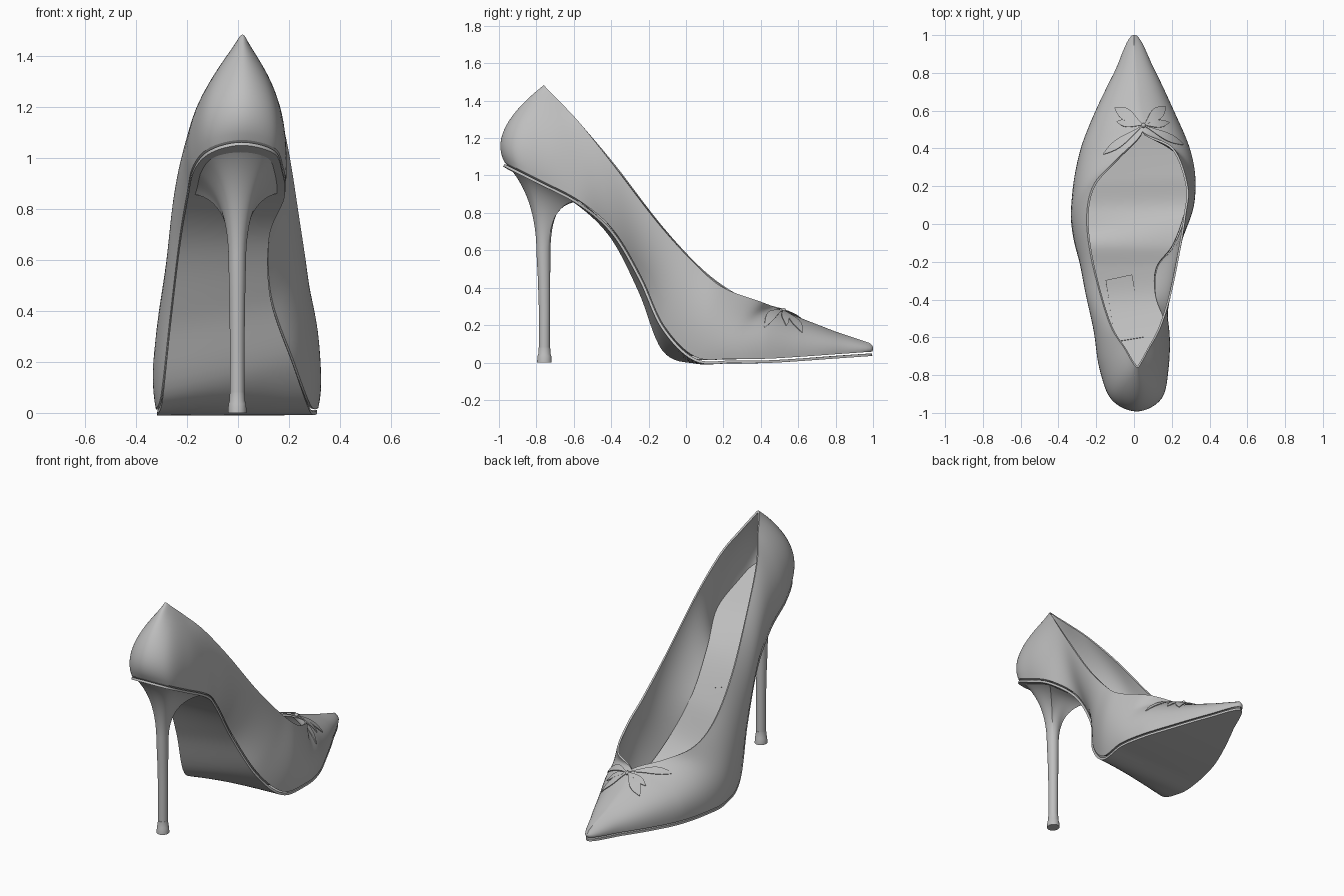
import bpy, bmesh, math
from mathutils import Vector
from mathutils.bvhtree import BVHTree

if "Cube" in bpy.data.objects:
    bpy.data.objects.remove(bpy.data.objects["Cube"])

grey = bpy.data.materials.new("grey leather")
grey.diffuse_color = (0.52, 0.52, 0.52, 1)
grey.use_nodes = True
grey.node_tree.nodes["Principled BSDF"].inputs["Base Color"].default_value = grey.diffuse_color


def grid(name, rows, closed=False, thick=0.0):
    """Skin a grid of points; optional inward thickness; smooth shading."""
    bm = bmesh.new()
    vs = [[bm.verts.new(p) for p in r] for r in rows]
    n = len(rows[0])
    for a, b in zip(vs, vs[1:]):
        for j in range(n if closed else n - 1):
            k = (j + 1) % n
            bm.faces.new((a[j], a[k], b[k], b[j]))
    bmesh.ops.remove_doubles(bm, verts=bm.verts, dist=1e-4)
    me = bpy.data.meshes.new(name)
    bm.to_mesh(me)
    bm.free()
    ob = bpy.data.objects.new(name, me)
    bpy.context.collection.objects.link(ob)
    me.materials.append(grey)
    bpy.ops.object.select_all(action='DESELECT')
    ob.select_set(True)
    bpy.context.view_layer.objects.active = ob
    if thick:
        m = ob.modifiers.new("thickness", 'SOLIDIFY')
        m.thickness, m.offset = thick, -1
        bpy.ops.object.modifier_apply(modifier=m.name)
    bm = bmesh.new()
    bm.from_mesh(me)
    bmesh.ops.recalc_face_normals(bm, faces=bm.faces)
    bm.to_mesh(me)
    bm.free()
    bpy.ops.object.shade_smooth_by_angle(angle=math.radians(42))
    return ob


def tree(ob):
    bm = bmesh.new()
    bm.from_mesh(ob.data)
    t = BVHTree.FromBMesh(bm)
    bm.free()
    return t


def drop(t, x, y, lift):
    """Drop a point from above onto a surface."""
    hit = t.ray_cast(Vector((x, y, 3)), Vector((0, 0, -1)))[0]
    if hit is None:
        hit = t.find_nearest(Vector((x, y, 0.3)))[0]
    return hit + Vector((0, 0, lift))


# Stations around the shoe: sole edge, mid wall, top edge (x, y, z each)
toe = [(0, .995, .058, 0, 1.0, .082, 0, .98, .105)]
right = [
    (.11, .81, .045, .09, .81, .12, 0, .8, .165),
    (.21, .6, .03, .17, .6, .165, .01, .62, .235),
    (.285, .42, .02, .245, .43, .2, .045, .49, .29),
    (.315, .25, .02, .31, .28, .19, .21, .40, .325),
    (.285, .05, .03, .32, .12, .23, .285, .2, .40),
    (.22, -.12, .2, .275, -.03, .37, .275, .05, .525),
    (.13, -.24, .46, .21, -.2, .6, .243, -.15, .745),
    (.125, -.39, .71, .18, -.38, .875, .195, -.38, 1.045),
    (.185, -.57, .865, .18, -.56, 1.06, .14, -.55, 1.26),
    (.175, -.77, .97, .17, -.74, 1.18, .08, -.66, 1.38),
    (.14, -.91, 1.04, .13, -.9, 1.24, .042, -.73, 1.45),
]
back = [(.015, -.97, 1.07, .018, -.965, 1.26, .018, -.76, 1.483)]
left = [
    (-.11, -.92, 1.04, -.105, -.9, 1.24, -.01, -.73, 1.45),
    (-.175, -.77, .97, -.165, -.74, 1.18, -.05, -.66, 1.38),
    (-.2, -.57, .86, -.205, -.56, 1.06, -.12, -.55, 1.26),
    (-.23, -.39, .68, -.25, -.38, .86, -.18, -.37, 1.045),
    (-.265, -.24, .39, -.285, -.2, .56, -.235, -.14, .745),
    (-.3, -.115, .08, -.32, -.03, .32, -.25, .06, .525),
    (-.32, .05, .017, -.32, .1, .23, -.21, .215, .40),
    (-.315, .22, .017, -.275, .27, .21, -.09, .345, .335),
    (-.27, .42, .02, -.215, .44, .2, .045, .49, .29),
    (-.2, .6, .03, -.165, .6, .165, .01, .62, .235),
    (-.105, .8, .045, -.085, .8, .12, 0, .8, .165),
]
table = toe + right + back + left
N, K = len(table), 8


def station(i, f):
    """Smooth closed spline through the stations."""
    p = [table[(i + d) % N] for d in (-1, 0, 1, 2)]
    v = [.5 * (2*b + (c-a)*f + (2*a-5*b+4*c-d)*f*f + (3*b-a-3*c+d)*f**3)
         for a, b, c, d in zip(*p)]
    if i < 3 or i >= N - 3:       # vamp ridge stays on one centre line
        v[6:] = [b + (c - b) * f for b, c in zip(p[1][6:], p[2][6:])]
    return Vector(v[:3]), Vector(v[3:6]), Vector(v[6:])


cols = [station(i, k / K) for i in range(N) for k in range(K)]


def wall(c, u):
    b, m, t = c
    return b*(1-u)*(1-2*u) + m*4*u*(1-u) + t*u*(2*u-1)


# Upper: wall lofted all round, from sole edge to top line
R = 14
upper = grid("upper", [[wall(c, j / R) for j in range(R + 1)] for c in cols + cols[:1]],
             thick=.011)


# Outsole and insole: strips between right and left sole edges
def strip(shrink, shift, start):
    rows = []
    for i in range(start, N * K // 2 + 1):
        a, b = cols[i][0], cols[-i % (N * K)][0]
        mid = (a + b) / 2
        rows.append([mid + (a - b) * (.5 - j / 8) * shrink + Vector(shift)
                     for j in range(9)])
    return rows


grid("outsole", strip(.985, (0, 0, -.009), 0), thick=.014)
insole = grid("insole", strip(.94, (0, .01, .02), 5), thick=.006)

# Heel: seat outline flowing down into a slim stem
seat = [cols[i][0] for i in range(9 * K, 15 * K + 1)]
a, b = seat[-1], seat[0]
seat += [a.lerp(b, j / 12) + Vector((0, -.03 * math.sin(math.pi * j / 12), 0))
         for j in range(1, 12)]
angles = [math.atan2(p.y + .76, p.x) for p in seat]


def ring(z, hx, cy, hy):
    return [Vector((hx * math.cos(t) - .003, cy + hy * math.sin(t), z)) for t in angles]


neck = ring(.58, .034, -.762, .037)
rows = []
for q in range(15):
    f = q / 14
    rows.append([])
    for p, s in zip(seat, neck):
        c = Vector((s.x, s.y, .855 + .2 * (p.z - .86)))
        rows[-1].append(p * (1-f)**2 + c * 2*f*(1-f) + s * f*f)
rows += [ring(.45, .031, -.759, .033), ring(.3, .029, -.757, .03),
         ring(.06, .028, -.757, .029)]
grid("heel", rows, closed=True)

# Heel tip cap
grid("heel_tip", [ring(.08, .001, -.757, .001), ring(.08, .029, -.757, .031),
                  ring(.045, .031, -.757, .033), ring(.035, .035, -.757, .037),
                  ring(0, .036, -.757, .039), ring(0, .001, -.757, .001)], closed=True)

# Bow on the vamp: tapered loops and tails draped over the upper
vamp = tree(upper)
cx, cy = .05, .522
bow = {"bow_loop_left": (-.1, .615, .03), "bow_loop_right": (.165, .62, .03),
       "bow_wing_left": (-.09, .54, .018), "bow_wing_right": (.185, .535, .018),
       "bow_tail_left": (-.16, .37, .02), "bow_tail_right": (.26, .42, .018)}
for name, (x, y, w) in bow.items():
    d = Vector((x - cx, y - cy))
    side = Vector((-d.y, d.x)).normalized()
    rows = []
    for q in range(13):
        u = q / 12
        half = w * math.sin(math.pi * min(u ** 1.5, .999)) + .002
        pts = [Vector((cx, cy)) + d * u + side * half * k / 2 for k in (-2, -1, 0, 1, 2)]
        rows.append([drop(vamp, p.x, p.y, .004 + .006 * math.sin(math.pi * u)) for p in pts])
    grid(name, rows, thick=.004)

# Bow knot: small bead
k = drop(vamp, cx, cy, .006)
grid("bow_knot", [[k + .013 * Vector((math.sin(e) * math.cos(t), math.sin(e) * math.sin(t),
                                      math.cos(e)))
                   for t in (math.tau * j / 16 for j in range(16))]
                  for e in (math.pi * i / 8 for i in range(9))], closed=True)

# Blank patch on the insole
bed = tree(insole)
c = [Vector(p) for p in ((-.15, -.3), (-.01, -.27), (.05, -.6), (-.1, -.625))]
rows = []
for i in range(13):
    l, r = c[0].lerp(c[3], i / 12), c[1].lerp(c[2], i / 12)
    rows.append([drop(bed, *l.lerp(r, j / 6), .003) for j in range(7)])
grid("insole_patch", rows, thick=.003)
